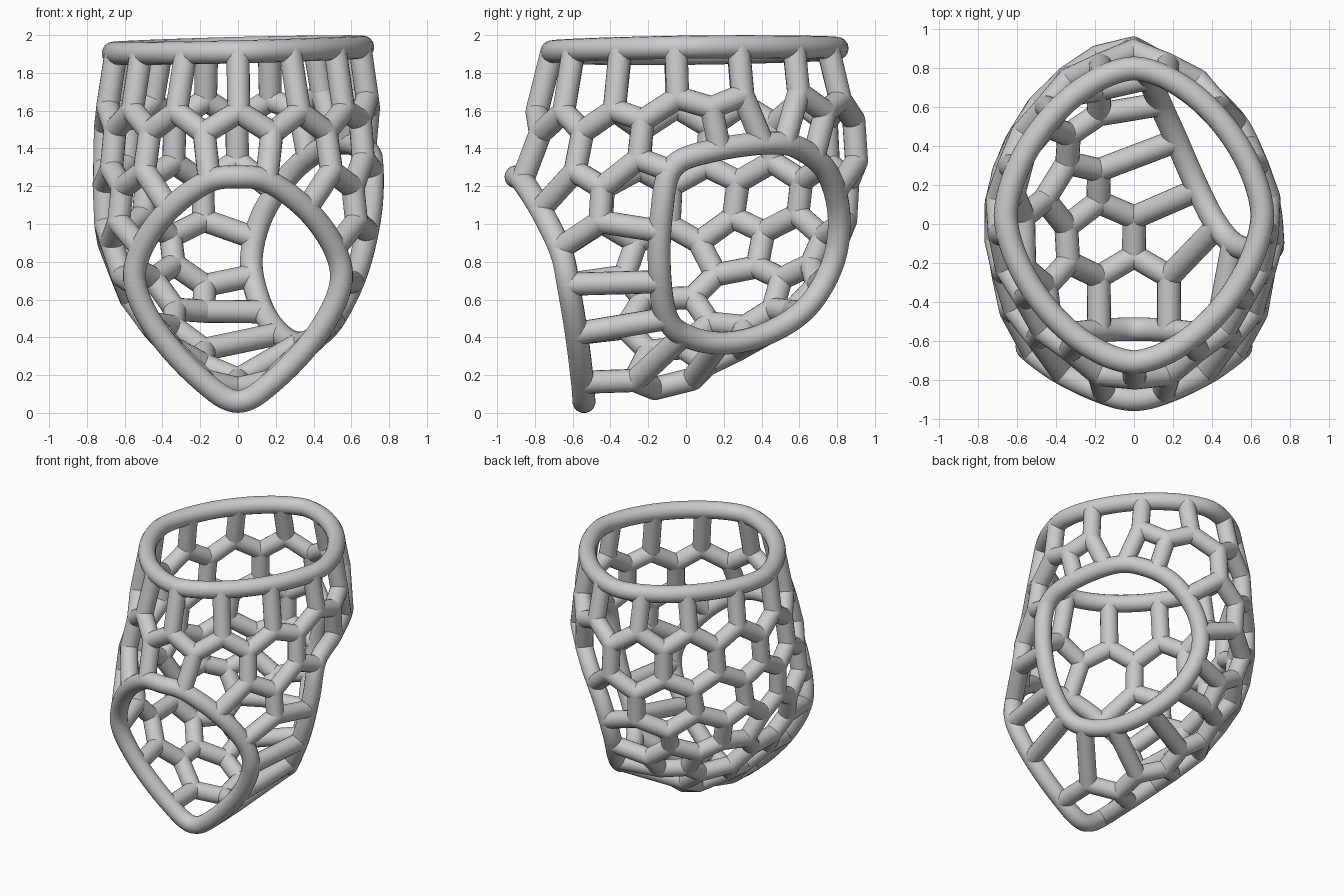
import bpy, bmesh, math
from mathutils import Vector, Matrix
from mathutils.bvhtree import BVHTree

if "Cube" in bpy.data.objects:
    bpy.data.objects.remove(bpy.data.objects["Cube"])

STRUT, RIM = 0.061, 0.061
CENTRE = Vector((0, 0.05, 0.95))

# Guide shell: sections by height (z, half width, front y, back y, front power, back power)
LEVELS = [(1.93, .66, -.71, .80, 1.65, 1.65), (1.55, .71, -.80, .89, 1.7, 1.7),
          (1.22, .715, -.88, .91, 1.9, 1.75), (.95, .70, -.74, .88, 3, 1.8),
          (.70, .62, -.65, .76, 4, 1.8), (.50, .51, -.61, .58, 4, 1.8),
          (.35, .36, -.58, .38, 4, 1.9), (.20, .22, -.56, .12, 4, 2), (.07, .04, -.55, -.4, 3, 2)]
SEG = 96


def section(z):
    hi, lo = next(((a, b) for a, b in zip(LEVELS, LEVELS[1:]) if a[0] >= z >= b[0]))
    t = (hi[0] - z) / (hi[0] - lo[0])
    _, w, yf, yb, pf, pb = [a + (b - a) * t for a, b in zip(hi, lo)]
    y0, ring = (yf + yb) / 2, []
    h = (yb - yf) / 2
    for i in range(SEG):                      # starts at the front
        a = math.tau * i / SEG
        s, c = math.sin(a), -math.cos(a)
        p = pf if c < 0 else pb
        r = (abs(s) ** p + abs(c) ** p) ** (-1 / p)
        ring.append(Vector((w * s * r, y0 + h * c * r, z)))
    return ring


def smooth_loop(pts, steps=10):
    """closed Catmull-Rom curve"""
    pts, out = [Vector(p) for p in pts], []
    n = len(pts)
    for i in range(n):
        a, b, c, d = (pts[(i + k - 1) % n] for k in range(4))
        for s in range(steps):
            t = s / steps
            out.append(0.5 * (2 * b + (c - a) * t + (2 * a - 5 * b + 4 * c - d) * t * t
                              + (3 * b - a - 3 * c + d) * t ** 3))
    return out


def inside(u, v, poly):
    hit = False
    for (a, b), (c, d) in zip(poly, poly[1:] + poly[:1]):
        if (b > v) != (d > v) and u < a + (v - b) / (d - b) * (c - a):
            hit = not hit
    return hit


zs = [1.93 - i * 1.86 / 30 for i in range(30)] + [.0701]
rings = [section(z) for z in zs]
verts = [p for r in rings for p in r]
quads = [(i * SEG + j, i * SEG + (j + 1) % SEG, (i + 1) * SEG + (j + 1) % SEG, (i + 1) * SEG + j)
         for i in range(len(zs) - 1) for j in range(SEG)]
shell = BVHTree.FromPolygons(verts, quads)


def row(z, n, phase):
    """n equally spaced cell centres around the wall, dipping a little to the front"""
    ring = section(z)
    pts = ring + ring[:1]
    acc = [0]
    for a, b in zip(pts, pts[1:]):
        acc.append(acc[-1] + (b - a).length)
    out = []
    for k in range(n):
        d = (k + phase) / n * acc[-1]
        i = max(j for j in range(len(ring)) if acc[j] <= d)
        p = pts[i].lerp(pts[i + 1], (d - acc[i]) / (acc[i + 1] - acc[i]))
        out.append(shell.find_nearest(p - Vector((0, 0, .045 * (.5 - p.y))))[0])
    return out


# The three opening rims
half = [(.17, -.86, 1.22), (.38, -.76, 1.06), (.52, -.66, .85), (.54, -.62, .66),
        (.42, -.58, .42), (.2, -.55, .18)]
front = smooth_loop([(0, -.9, 1.25)] + half + [(0, -.54, .06)] + [(-x, y, z) for x, y, z in half[::-1]])
side = smooth_loop([(.56, .46, 1.43), (.68, .15, 1.39), (.71, -.07, 1.3), (.70, -.13, 1.05),
                    (.63, -.14, .75), (.51, -.1, .5), (.41, .02, .4), (.31, .22, .37),
                    (.21, .45, .43), (.12, .65, .57), (.07, .78, .8), (.13, .81, 1.05),
                    (.28, .75, 1.27), (.43, .62, 1.39)])
top = [Vector((p.x, p.y, 1.92 + .025 * p.x + .012 * p.y)) for p in section(1.93)]
rims = [top, front, side]
front_poly = [(p.x, p.z) for p in front]
side_poly = [(p.y, p.z) for p in side]


def clear(p):
    """true where the wall is not cut away by an opening"""
    lip = min(front, key=lambda q: abs(q.z - p.z)).y
    if p.y < lip + .09 and inside(p.x, p.z, front_poly):
        return False
    if p.x > 0 and inside(p.y, p.z, side_poly):
        return False
    return min((p - q).length for r in (front, side) for q in r) > .09


# Cell centres: level rows on the wall, a flat honeycomb under the base
fixed = row(1.75, 13, .5)
for low, high in zip(row(1.42, 13, 0), row(1.57, 13, 0)):
    fixed.append(low if clear(low) else high)
free = row(1.10, 13, .5) + row(.80, 13, 0)
for x, y in [(0, -.37), (.35, -.38), (.17, -.07), (.5, -.18), (0, .22), (.35, .22), (.55, -.44),
             (.17, .46), (.5, .36), (0, .66), (.35, .6)]:
    for sx in sorted({x, -x}):
        hit = shell.ray_cast(Vector((sx, y, 1.0)), Vector((0, 0, -1)))[0]
        if hit:
            free.append(hit)
free = [p for p in free if clear(p)]
for it in range(40):                          # even out the spacing
    moved = []
    for i, p in enumerate(free):
        push = Vector()
        for q in fixed + free[:i] + free[i + 1:]:
            d = p - q
            if 1e-5 < d.length < .31:
                push += d.normalized() * (.31 - d.length) * .25
        for r in (front, side):
            q = min(r, key=lambda v: (p - v).length)
            d = p - q
            if 1e-5 < d.length < .16:
                push += d.normalized() * (.16 - d.length) * .4
        moved.append(shell.find_nearest(p + push)[0])
    free = moved

# Honeycomb = dual of the triangulated cell centres; ghost centres fill each opening
ghosts, owner = [], []
for k, r in enumerate(rims):
    mid = sum(r, Vector()) / len(r)
    for p in r[::8]:
        ghosts.append(mid.lerp(p, .7))
        owner.append(k)
G = len(ghosts)
seeds = ghosts + fixed + free
bm = bmesh.new()
for s in seeds:
    bm.verts.new((s - CENTRE).normalized())
bm.verts.index_update()
bmesh.ops.convex_hull(bm, input=bm.verts[:])
bmesh.ops.triangulate(bm, faces=bm.faces[:])
bm.faces.index_update()
nodes = []
for f in bm.faces:
    ids = [v.index for v in f.verts]
    cap = [i for i in ids if i < G]
    rest = [seeds[i] for i in ids if i >= G] or [seeds[ids[0]]]
    mid = sum(rest, Vector()) / len(rest)
    nodes.append(min(rims[owner[cap[0]]], key=lambda v: (v - mid).length) if cap
                 else shell.find_nearest(mid)[0])
struts = [(nodes[e.link_faces[0].index], nodes[e.link_faces[1].index]) for e in bm.edges
          if len(e.link_faces) == 2 and min(v.index for v in e.verts) >= G]
bm.free()


def finish(obj):
    bpy.ops.object.select_all(action='DESELECT')
    obj.select_set(True)
    bpy.context.view_layer.objects.active = obj
    if obj.type == 'CURVE':
        bpy.ops.object.convert(target='MESH')
    bpy.ops.object.shade_smooth_by_angle(angle=math.radians(50))


# Lattice struts with rounded joints
bm = bmesh.new()
for a, b in struts:
    d = b - a
    if d.length > .01:
        m = Matrix.Translation((a + b) / 2) @ d.to_track_quat('Z', 'Y').to_matrix().to_4x4()
        bmesh.ops.create_cone(bm, cap_ends=False, segments=20, radius1=STRUT, radius2=STRUT,
                              depth=d.length, matrix=m)
for p in {tuple(q) for s in struts for q in s}:
    bmesh.ops.create_icosphere(bm, subdivisions=3, radius=STRUT, matrix=Matrix.Translation(p))
mesh = bpy.data.meshes.new("lattice")
bm.to_mesh(mesh)
bm.free()
lattice = bpy.data.objects.new("lattice", mesh)
bpy.context.collection.objects.link(lattice)
finish(lattice)

# Rim tubes
for name, pts in zip(("top_rim", "front_rim", "side_rim"), rims):
    cu = bpy.data.curves.new(name, 'CURVE')
    cu.dimensions = '3D'
    cu.bevel_depth, cu.bevel_resolution = RIM, 6
    sp = cu.splines.new('POLY')
    sp.points.add(len(pts) - 1)
    for q, p in zip(sp.points, pts):
        q.co = (*p, 1)
    sp.use_cyclic_u = True
    ob = bpy.data.objects.new(name, cu)
    bpy.context.collection.objects.link(ob)
    finish(ob)
